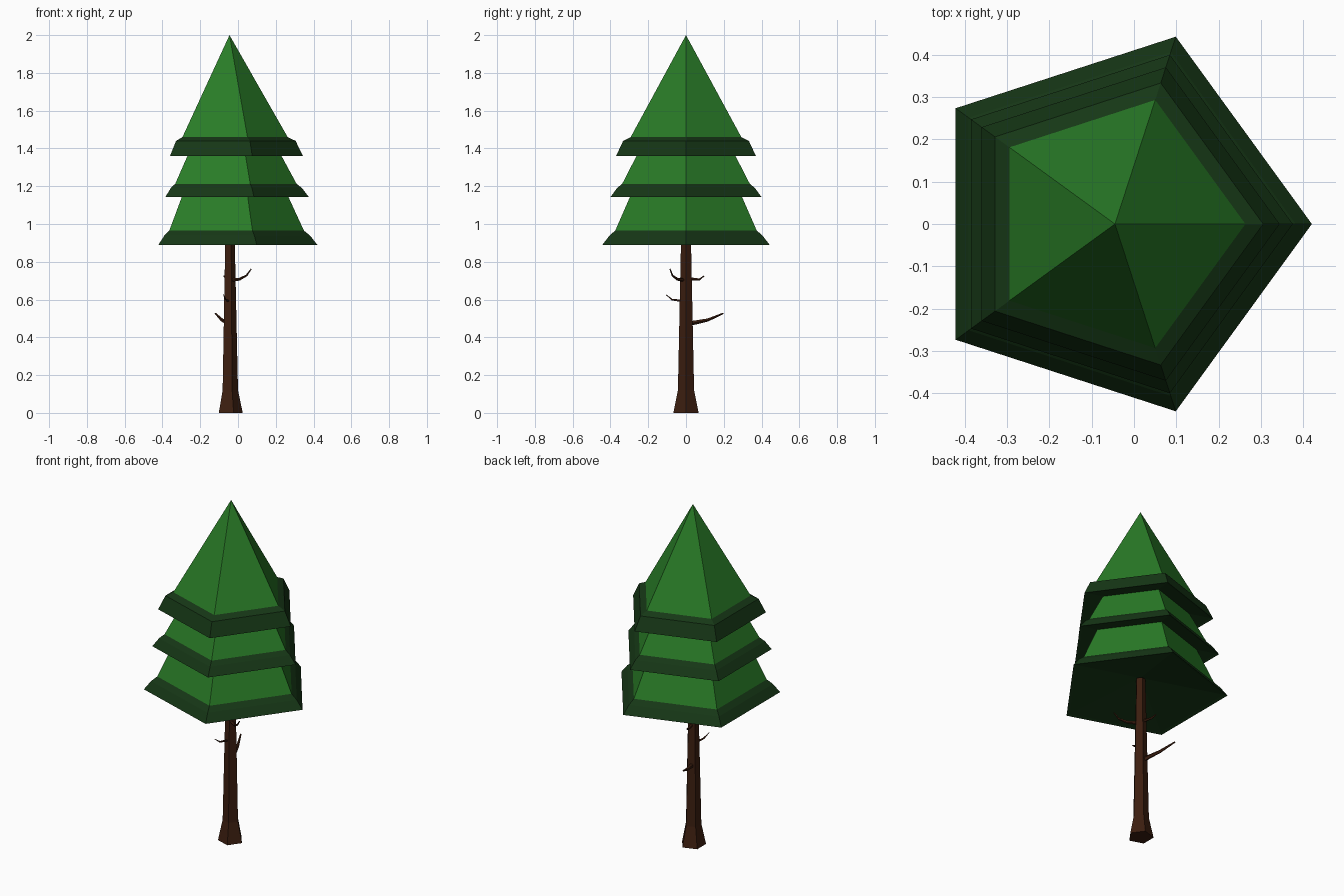
import bpy
from math import cos, sin, tau
from mathutils import Vector

if "Cube" in bpy.data.objects:
    bpy.data.objects.remove(bpy.data.objects["Cube"])

AXIS_X = -0.045
SIDES = 5


def material(name, rgb):
    m = bpy.data.materials.new(name)
    m.diffuse_color = (*rgb, 1)
    m.use_nodes = True
    m.node_tree.nodes["Principled BSDF"].inputs["Base Color"].default_value = m.diffuse_color
    return m


GREEN = material("needles", (0.022, 0.2, 0.02))
DARK = material("needle_edges", (0.008, 0.038, 0.008))
BARK = material("bark", (0.045, 0.013, 0.005))


def make(name, verts, faces, mats, indices=None):
    me = bpy.data.meshes.new(name)
    me.from_pydata(verts, [], faces)
    for m in mats:
        me.materials.append(m)
    if indices:
        me.polygons.foreach_set("material_index", indices)
    ob = bpy.data.objects.new(name, me)
    bpy.context.collection.objects.link(ob)
    return ob


def lathe(name, profile, mats):
    """Five-sided spin of (radius, z, material of the band above)."""
    verts, faces, idx, rings = [], [], [], []
    for r, z, _ in profile:
        n = 1 if r == 0 else SIDES
        rings.append([len(verts) + i for i in range(n)])
        verts += [(AXIS_X + r * cos(tau * i / SIDES), r * sin(tau * i / SIDES), z) for i in range(n)]
    for k in range(len(rings) - 1):
        a, b = rings[k], rings[k + 1]
        for i in range(SIDES):
            j = (i + 1) % SIDES
            if len(a) == 1:
                f = (a[0], b[j], b[i])
            elif len(b) == 1:
                f = (a[i], a[j], b[0])
            else:
                f = (a[i], a[j], b[j], b[i])
            faces.append(f)
            idx.append(profile[k][2])
    return make(name, verts, faces, mats, idx)


def branch(name, path, r0, r1):
    """Tapered five-sided twig along a path."""
    pts = [Vector(p) for p in path]
    verts, faces = [], []
    last = len(pts) - 1
    for k, p in enumerate(pts):
        d = (pts[min(k + 1, last)] - pts[max(k - 1, 0)]).normalized()
        u = d.cross(Vector((0, 0, 1))).normalized()
        v = u.cross(d)
        r = r0 + (r1 - r0) * k / last
        verts += [p + r * (cos(tau * i / SIDES) * u + sin(tau * i / SIDES) * v) for i in range(SIDES)]
    for k in range(last):
        for i in range(SIDES):
            j = (i + 1) % SIDES
            a, b = k * SIDES, (k + 1) * SIDES
            faces.append((a + i, b + i, b + j, a + j))
    faces.append(tuple(range(SIDES)))
    faces.append(tuple(reversed(range(last * SIDES, (last + 1) * SIDES))))
    return make(name, verts, faces, [BARK])


# Foliage: three skirted tiers in one shell, from the underside up to the tip
foliage = [
    (0, 0.98, 1), (0.445, 0.895, 1), (0.465, 0.89, 1), (0.427, 0.938, 1), (0.394, 0.965, 0),
    (0.302, 1.165, 1), (0.405, 1.147, 1), (0.42, 1.143, 1), (0.384, 1.19, 1), (0.355, 1.213, 0),
    (0.262, 1.385, 1), (0.375, 1.364, 1), (0.389, 1.36, 1), (0.35, 1.44, 1), (0.308, 1.46, 0),
    (0, 2.0, 0),
]
lathe("foliage", foliage, [GREEN, DARK])

# Trunk with flared foot
lathe("trunk", [(0, 0, 0), (0.07, 0, 0), (0.045, 0.12, 0), (0.028, 0.9, 0), (0.027, 0.97, 0), (0, 0.97, 0)], [BARK])

# Bare twigs
branch("lower_branch", [(-0.05, 0.015, 0.472), (-0.085, 0.115, 0.492), (-0.12, 0.197, 0.527)], 0.013, 0.004)
branch("front_twig", [(-0.05, -0.015, 0.592), (-0.065, -0.075, 0.6), (-0.077, -0.105, 0.625)], 0.007, 0.002)
branch("upper_right_twig", [(-0.035, -0.01, 0.703), (0.01, -0.045, 0.708), (0.045, -0.072, 0.727),
                            (0.07, -0.085, 0.762)], 0.01, 0.003)
branch("upper_back_twig", [(-0.05, 0.015, 0.71), (-0.06, 0.07, 0.706), (-0.075, 0.095, 0.725)], 0.009, 0.003)
